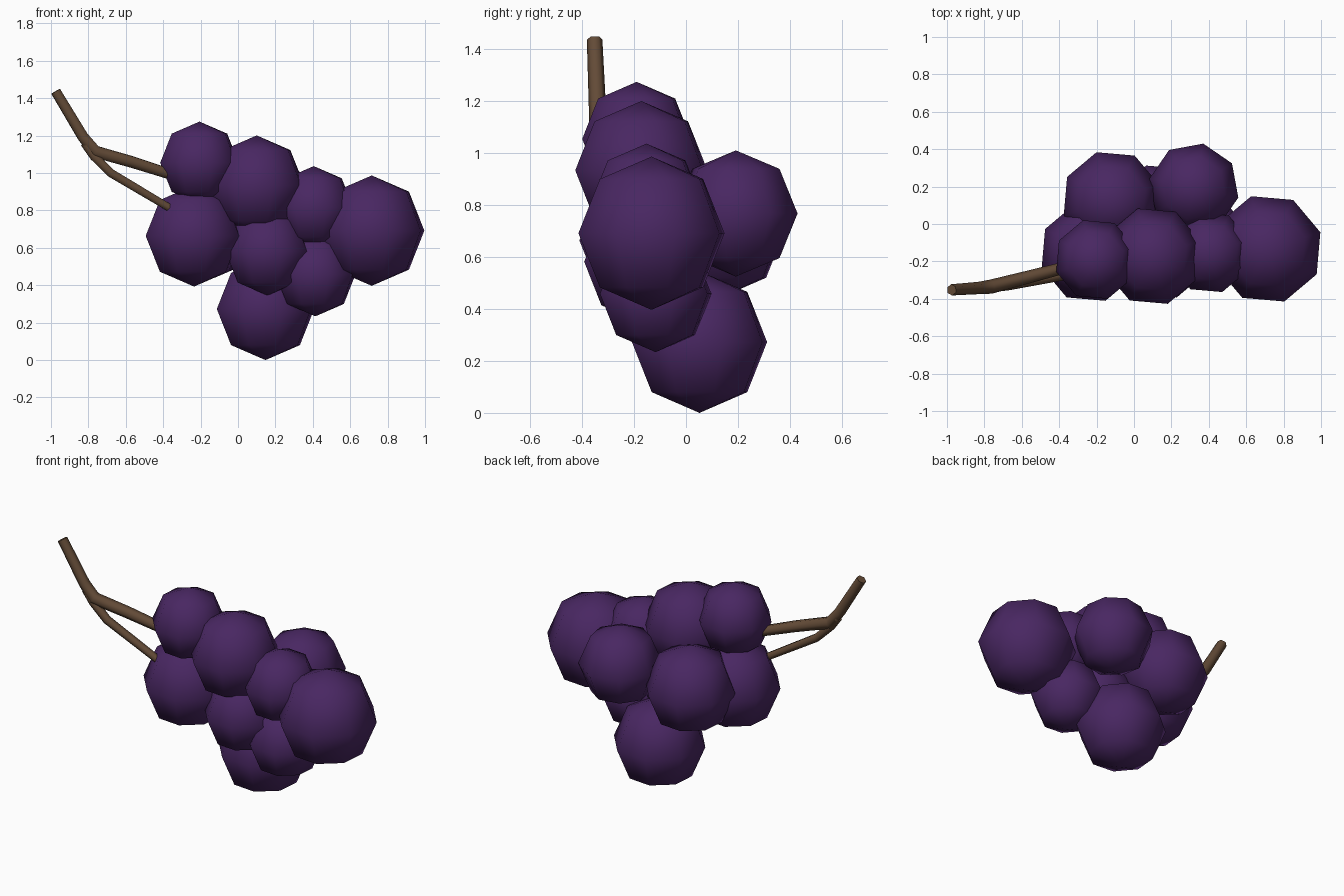
import bpy, bmesh, math
from mathutils import Matrix

if "Cube" in bpy.data.objects:
    bpy.data.objects.remove(bpy.data.objects["Cube"])


def material(name, rgb):
    m = bpy.data.materials.new(name)
    m.diffuse_color = (*rgb, 1)
    m.use_nodes = True
    m.node_tree.nodes["Principled BSDF"].inputs["Base Color"].default_value = m.diffuse_color
    return m


purple = material("grape_purple", (0.066, 0.020, 0.122))
brown = material("stem_brown", (0.125, 0.070, 0.038))


# Grape: smooth low-poly sphere, 8 sides around and 4 bands high
def grape(name, x, y, z, r, turn=17.5):
    bm = bmesh.new()
    bmesh.ops.create_uvsphere(bm, u_segments=8, v_segments=4, radius=r,
                              matrix=Matrix.Rotation(math.radians(turn), 4, 'Z'))
    for f in bm.faces:
        f.smooth = True
    me = bpy.data.meshes.new(name)
    bm.to_mesh(me)
    bm.free()
    me.materials.append(purple)
    ob = bpy.data.objects.new(name, me)
    ob.location = (x, y, z)
    bpy.context.collection.objects.link(ob)


# Stem: tapered tube along a few points (x, y, z, radius)
def tube(name, pts):
    cu = bpy.data.curves.new(name, 'CURVE')
    cu.dimensions = '3D'
    cu.bevel_depth = 1.0
    cu.bevel_resolution = 1
    cu.use_fill_caps = True
    sp = cu.splines.new('POLY')
    sp.points.add(len(pts) - 1)
    for p, (x, y, z, r) in zip(sp.points, pts):
        p.co = (x, y, z, 1)
        p.radius = r
    cu.materials.append(brown)
    ob = bpy.data.objects.new(name, cu)
    bpy.context.collection.objects.link(ob)
    bpy.ops.object.select_all(action='DESELECT')
    ob.select_set(True)
    bpy.context.view_layer.objects.active = ob
    bpy.ops.object.convert(target='MESH')
    bpy.ops.object.shade_smooth_by_angle(angle=math.radians(65))


# Grape cluster: front layer
grape("grape_top_left", -0.206, -0.19, 1.055, 0.22)
grape("grape_top_middle", 0.10, -0.172, 0.934, 0.267)
grape("grape_top_right", 0.405, -0.152, 0.815, 0.222)
grape("grape_far_right", 0.715, -0.133, 0.692, 0.295)
grape("grape_left", -0.235, -0.152, 0.664, 0.271)
grape("grape_middle", 0.158, -0.166, 0.582, 0.237)
grape("grape_lower_right", 0.414, -0.117, 0.459, 0.225)
# Bottom and back layer
grape("grape_bottom", 0.147, 0.052, 0.273, 0.273)
grape("grape_back_left", -0.12, 0.128, 0.71, 0.268)
grape("grape_back_right", 0.32, 0.192, 0.768, 0.243, -12)

# Forked stem
tube("stem_main", [(-0.975, -0.352, 1.437, 0.030), (-0.83, -0.342, 1.195, 0.033),
                   (-0.765, -0.335, 1.115, 0.038), (-0.57, -0.285, 1.06, 0.035),
                   (-0.32, -0.22, 0.98, 0.031)])
tube("stem_branch", [(-0.82, -0.34, 1.16, 0.026), (-0.77, -0.337, 1.09, 0.027),
                     (-0.68, -0.33, 1.0, 0.026), (-0.36, -0.275, 0.81, 0.023)])
